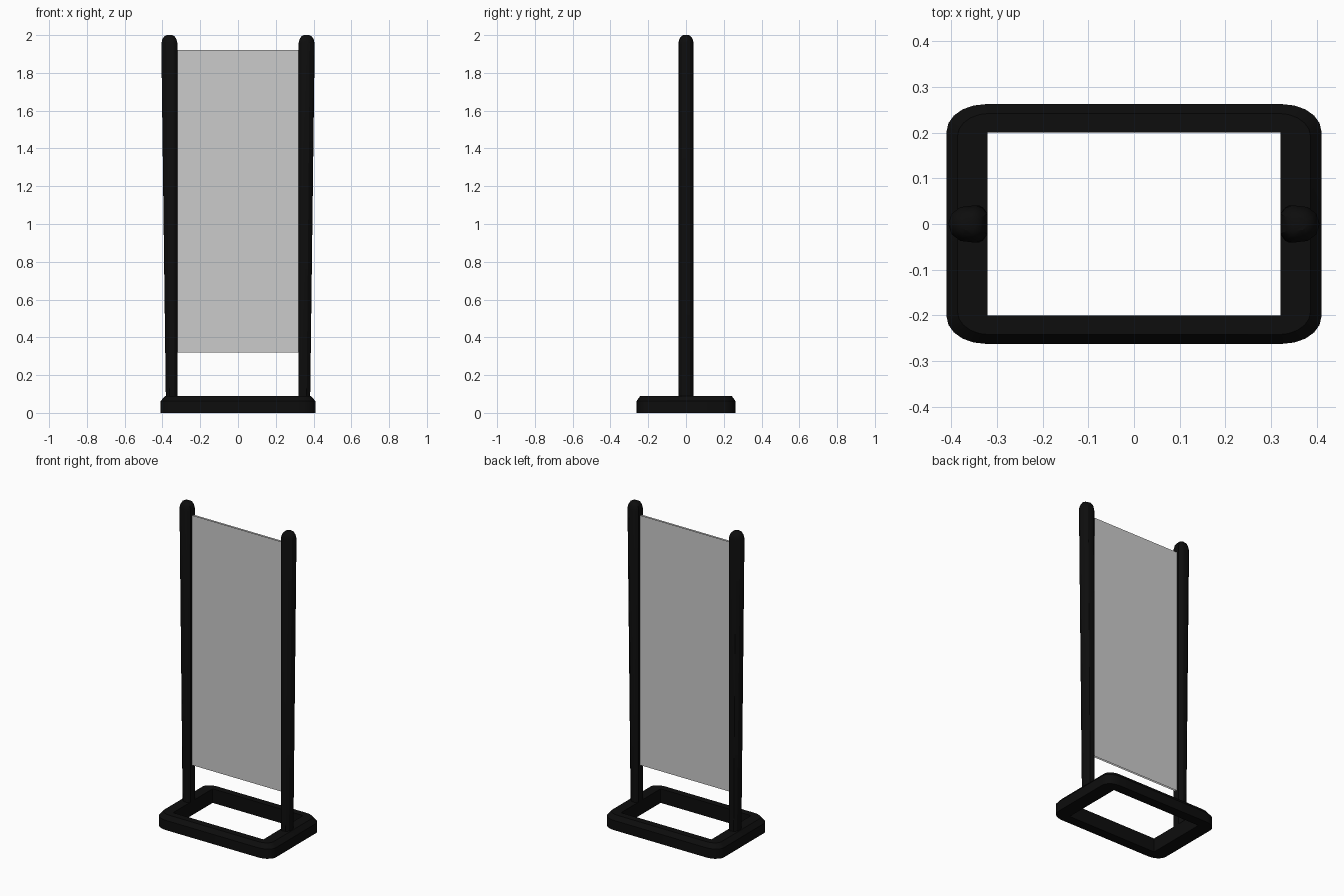
import bpy, bmesh
from math import sin, cos, pi, radians

if "Cube" in bpy.data.objects:
    bpy.data.objects.remove(bpy.data.objects["Cube"])

frame_mat = bpy.data.materials.new("black_frame")
frame_mat.diffuse_color = (0.004, 0.004, 0.004, 1)
frame_mat.use_nodes = True
frame_mat.node_tree.nodes["Principled BSDF"].inputs["Base Color"].default_value = frame_mat.diffuse_color


def loft(name, rings, closed=False, mat=None):
    """Skin a list of equally long point rings; cap the ends unless closed."""
    bm = bmesh.new()
    vr = [[bm.verts.new(p) for p in r] for r in rings]
    n = len(vr[0])
    pairs = list(zip(vr, vr[1:])) + ([(vr[-1], vr[0])] if closed else [])
    for a, b in pairs:
        for i in range(n):
            j = (i + 1) % n
            bm.faces.new((a[i], a[j], b[j], b[i]))
    if not closed:
        bm.faces.new(vr[0])
        bm.faces.new(vr[-1])
    bmesh.ops.remove_doubles(bm, verts=bm.verts, dist=0.0005)
    bmesh.ops.recalc_face_normals(bm, faces=bm.faces)
    me = bpy.data.meshes.new(name)
    bm.to_mesh(me)
    bm.free()
    ob = bpy.data.objects.new(name, me)
    bpy.context.collection.objects.link(ob)
    if mat:
        me.materials.append(mat)
    bpy.ops.object.select_all(action='DESELECT')
    ob.select_set(True)
    bpy.context.view_layer.objects.active = ob
    bpy.ops.object.shade_smooth_by_angle(angle=radians(30))
    return ob


def rounded_rect(hx, hy, rx, ry, z, steps=5):
    pts = []
    for q, (sx, sy) in enumerate([(1, 1), (-1, 1), (-1, -1), (1, -1)]):
        for k in range(steps + 1):
            a = (q + k / steps) * pi / 2
            pts.append((sx * (hx - rx) + rx * cos(a),
                        sy * (hy - ry) + ry * sin(a), z))
    return pts


# Base frame: rounded outside with chamfered top, square opening
loft("base_frame", [
    rounded_rect(0.41, 0.262, 0.085, 0.06, 0),
    rounded_rect(0.41, 0.262, 0.085, 0.06, 0.062),
    rounded_rect(0.386, 0.242, 0.07, 0.05, 0.09),
    rounded_rect(0.32, 0.20, 0, 0, 0.09),
    rounded_rect(0.32, 0.20, 0, 0, 0),
], closed=True, mat=frame_mat)


# Posts: flat inner face, rounded outer side, widening upwards to a domed top
def post_ring(side, width, z, shrink=1.0):
    prof = [(0, -0.022), (0.012, -0.036), (0.3, -0.041), (0.7, -0.037),
            (0.92, -0.022), (1, 0)]
    prof[1] = (0.15, -0.036)
    prof += [(u, -y) for u, y in reversed(prof[:-1])]
    mid = 0.32 + width / 2
    return [(side * (mid + (u - 0.5) * width * shrink), y * shrink, z)
            for u, y in prof]


for side, label in ((-1, "left"), (1, "right")):
    loft(label + "_post", [
        post_ring(side, 0.062, 0.07),
        post_ring(side, 0.086, 1.955),
        post_ring(side, 0.086, 1.978, 0.87),
        post_ring(side, 0.086, 1.993, 0.65),
        post_ring(side, 0.086, 2.0, 0.35),
    ], mat=frame_mat)

# Display panel: two thin sheets stretched between the posts
for y, label in ((-0.006, "front"), (0.006, "back")):
    bpy.ops.mesh.primitive_plane_add(size=1, location=(0, y, 1.12),
                                     rotation=(pi / 2 if y < 0 else -pi / 2, 0, 0))
    sheet = bpy.context.object
    sheet.name = label + "_panel"
    sheet.scale = (0.644, 1.6, 1)
